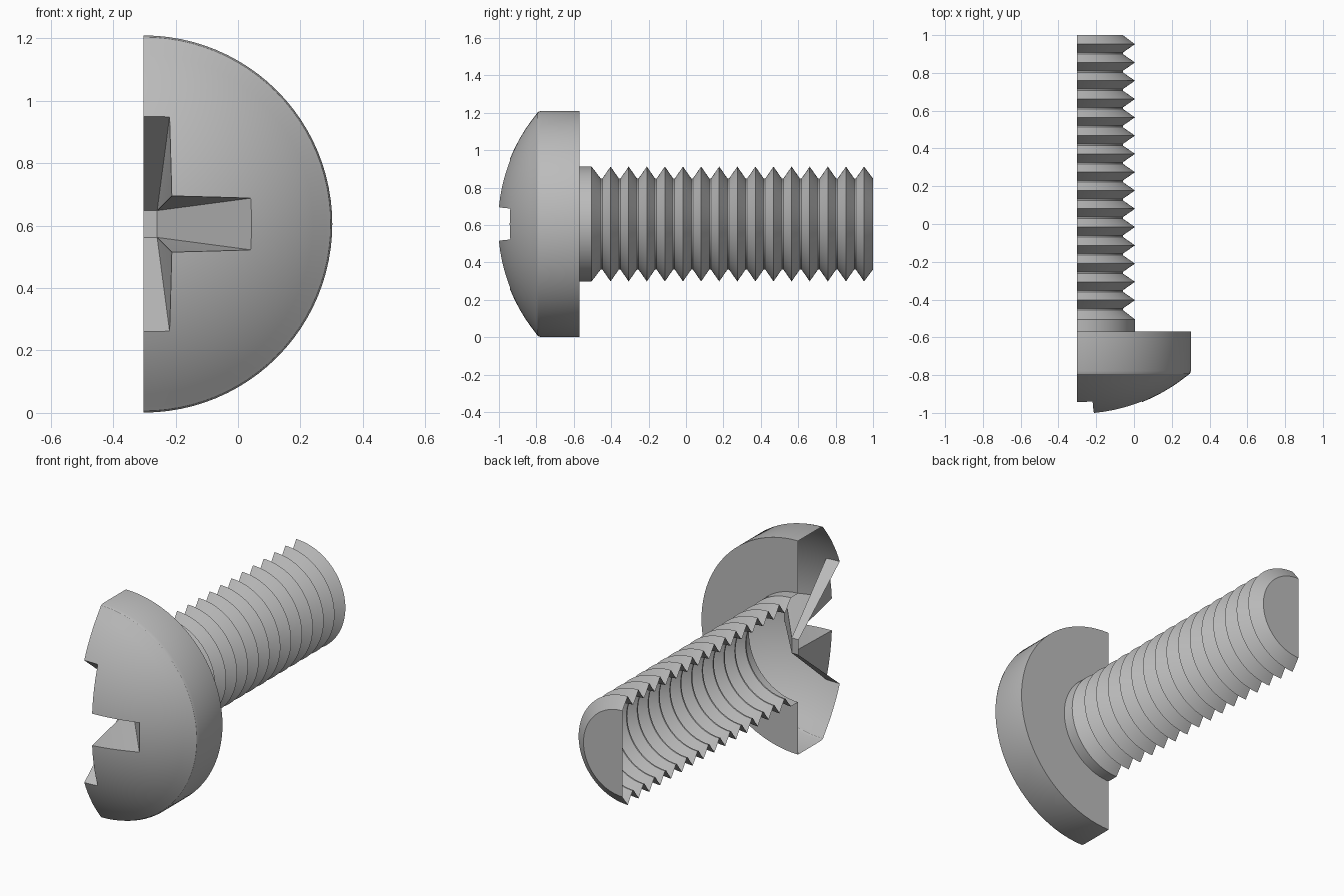
import bpy, bmesh, math
from mathutils import Vector

if "Cube" in bpy.data.objects:
    bpy.data.objects.remove(bpy.data.objects["Cube"])

CX, CZ = -0.302, 0.605      # screw axis, parallel to y
HEAD_R, SHAFT_R, ROOT_R = 0.604, 0.307, 0.243
SEAT = -0.57                # y of the head's underside
SEG = 96

metal = bpy.data.materials.new("light grey metal")
metal.diffuse_color = (0.5, 0.5, 0.5, 1)
metal.use_nodes = True
metal.node_tree.nodes["Principled BSDF"].inputs["Base Color"].default_value = metal.diffuse_color


def make_object(name, bm):
    bmesh.ops.recalc_face_normals(bm, faces=bm.faces)
    mesh = bpy.data.meshes.new(name)
    bm.to_mesh(mesh)
    bm.free()
    ob = bpy.data.objects.new(name, mesh)
    bpy.context.collection.objects.link(ob)
    mesh.materials.append(metal)
    return ob


def lathe(name, profile):
    """Spin (radius, y) points round the screw axis, closing both ends."""
    bm = bmesh.new()
    rings = []
    for r, y in profile:
        rings.append([bm.verts.new((CX + r * math.sin(2 * math.pi * i / SEG), y,
                                    CZ + r * math.cos(2 * math.pi * i / SEG)))
                      for i in range(SEG)])
    for a, b in zip(rings, rings[1:]):
        for i in range(SEG):
            j = (i + 1) % SEG
            bm.faces.new((a[i], a[j], b[j], b[i]))
    bm.faces.new(rings[0])
    bm.faces.new(rings[-1])
    return make_object(name, bm)


def halve(ob):
    """Keep the +x half as an open shell, without the disc joining head and shaft."""
    bm = bmesh.new()
    bm.from_mesh(ob.data)
    disc = [f for f in bm.faces if all(
        abs(v.co.y - SEAT) < 1e-3 and math.hypot(v.co.x - CX, v.co.z - CZ) < SHAFT_R + 1e-3
        for v in f.verts)]
    bmesh.ops.delete(bm, geom=disc, context='FACES')
    bmesh.ops.bisect_plane(bm, geom=bm.verts[:] + bm.edges[:] + bm.faces[:], dist=1e-5,
                           plane_co=(CX, 0, 0), plane_no=(1, 0, 0), clear_inner=True)
    bm.to_mesh(ob.data)
    bm.free()
    bpy.ops.object.select_all(action='DESELECT')
    bpy.context.view_layer.objects.active = ob
    ob.select_set(True)
    bpy.ops.object.shade_smooth_by_angle(angle=math.radians(30))


# Domed head with a flat underside
DOME = 0.93
dome = [(r, -1.009 + DOME - math.sqrt(DOME ** 2 - r * r))
        for r in [0.02] + [0.585 * i / 14 for i in range(1, 15)]]
head = lathe("head", dome + [(0.598, -0.793), (HEAD_R, -0.778),
                             (HEAD_R, SEAT), (SHAFT_R, SEAT)])

# Tapered cross recess, cut out of the dome
bm = bmesh.new()
base, top, bottom = [], [], []
for k in range(4):
    c, s = round(math.cos(k * math.pi / 2)), round(math.sin(k * math.pi / 2))

    def vert(u, v, y):
        return bm.verts.new((CX + c * u - s * v, y, CZ + s * u + c * v))
    for u, v, y in ((0.345, -0.083, -0.942), (0.345, 0.083, -0.942), (0.09, 0.09, -1.0)):
        base.append(vert(u, v, y))
        top.append(vert(u, v, -1.1))
    bottom.append(vert(0.043, 0.043, -0.575))
for k in range(4):
    tip_a, tip_b, mid, nxt = [base[(3 * k + i) % 12] for i in range(4)]
    bm.faces.new((tip_a, tip_b, bottom[k], bottom[k - 1]))   # sloping floor
    bm.faces.new((tip_b, mid, bottom[k]))                    # side walls
    bm.faces.new((mid, nxt, bottom[k]))
for i in range(12):
    j = (i + 1) % 12
    bm.faces.new((base[i], base[j], top[j], top[i]))
bm.faces.new(top)
bm.faces.new(bottom)
cutter = make_object("recess_cutter", bm)
cutter.hide_render = True

cut = head.modifiers.new("recess", 'BOOLEAN')
cut.operation, cut.object, cut.solver = 'DIFFERENCE', cutter, 'EXACT'
bpy.context.view_layer.objects.active = head
bpy.ops.object.modifier_apply(modifier=cut.name)
bpy.data.objects.remove(cutter)
halve(head)

# Threaded shaft: plain collar, then ring-shaped V threads up to the flat end
PITCH = 0.0968
thread = [(SHAFT_R, SEAT), (SHAFT_R, -0.505)]
for k in range(14, -1, -1):
    crest = 0.952 - k * PITCH
    thread += [(ROOT_R, crest - PITCH / 2 - 0.004), (ROOT_R, crest - PITCH / 2 + 0.004),
               (SHAFT_R, crest)]
thread.append((ROOT_R, 1.0))
shaft = lathe("threaded_shaft", thread)
halve(shaft)
